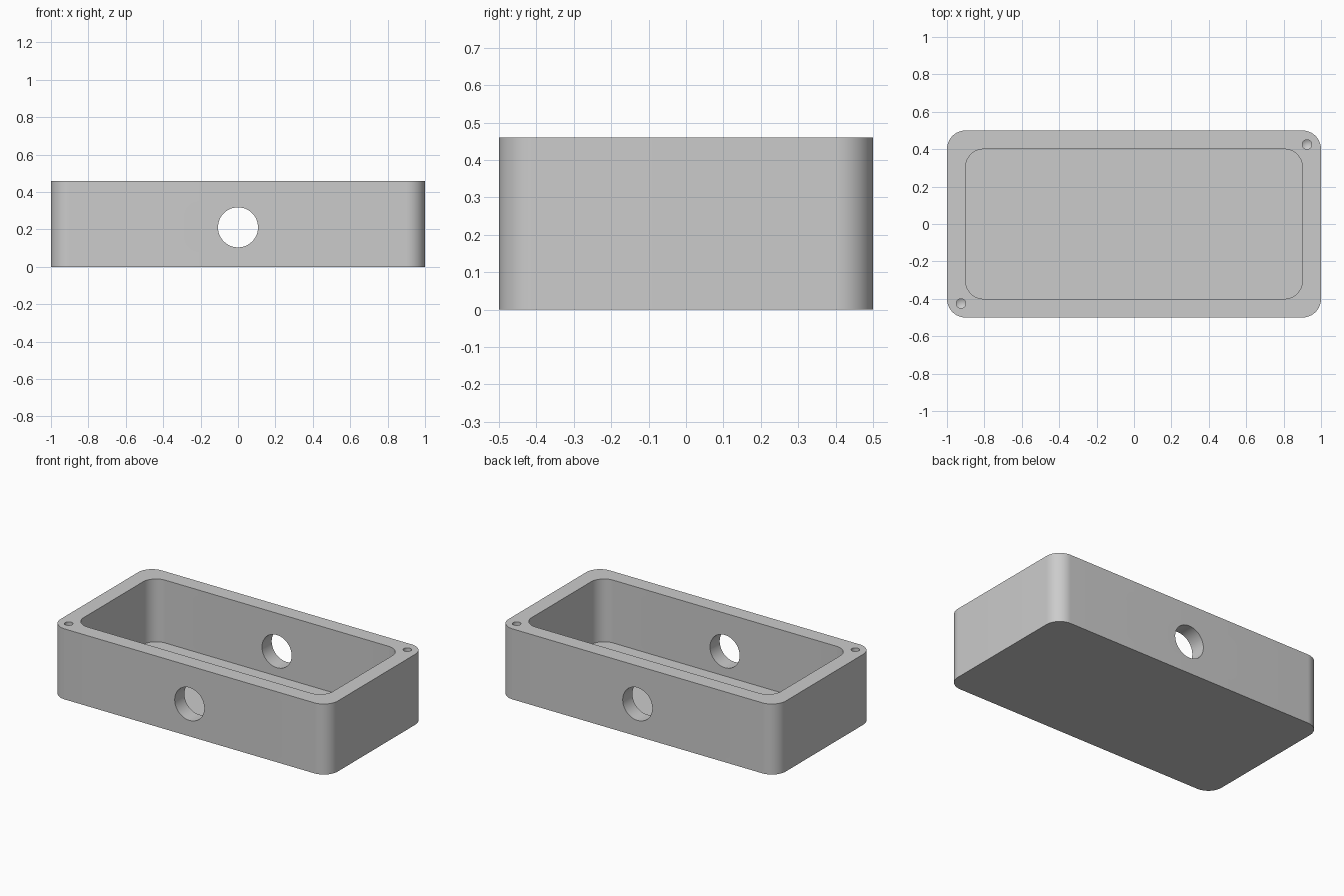
import bpy, bmesh, math
from mathutils import Matrix, Vector

default = bpy.data.objects.get("Cube")
if default:
    bpy.data.objects.remove(default, do_unlink=True)

LENGTH, WIDTH, HEIGHT = 2.0, 1.0, 0.46
WALL, FLOOR, CORNER = 0.1, 0.05, 0.1

grey = bpy.data.materials.new("light_grey")
grey.use_nodes = True
colour = (0.6, 0.6, 0.6, 1)
grey.diffuse_color = colour
grey.node_tree.nodes["Principled BSDF"].inputs["Base Color"].default_value = colour


def finish(name, bm):
    bmesh.ops.recalc_face_normals(bm, faces=bm.faces)
    mesh = bpy.data.meshes.new(name)
    bm.to_mesh(mesh)
    bm.free()
    mesh.materials.append(grey)
    obj = bpy.data.objects.new(name, mesh)
    bpy.context.collection.objects.link(obj)
    return obj


def rounded_block(name, length, width, radius, z0, z1, steps=16):
    """Upright prism with a rounded rectangle as its outline."""
    bm = bmesh.new()
    verts = []
    corners = [(1, 1), (-1, 1), (-1, -1), (1, -1)]
    for quarter, (sx, sy) in enumerate(corners):
        cx, cy = sx * (length / 2 - radius), sy * (width / 2 - radius)
        for i in range(steps + 1):
            a = (quarter + i / steps) * math.pi / 2
            verts.append(bm.verts.new((cx + radius * math.cos(a), cy + radius * math.sin(a), z0)))
    base = bm.faces.new(verts)
    top = bmesh.ops.extrude_face_region(bm, geom=[base])["geom"]
    bmesh.ops.translate(bm, vec=(0, 0, z1 - z0),
                        verts=[v for v in top if isinstance(v, bmesh.types.BMVert)])
    return finish(name, bm)


def drill(name, centre, axis, radius, depth, tip=0.0):
    """Cylinder cutter along an axis, with an optional pointed end."""
    bm = bmesh.new()
    bmesh.ops.create_cone(bm, cap_ends=True, segments=48, radius1=radius, radius2=radius, depth=depth)
    if tip:
        end = max((f for f in bm.faces if len(f.verts) > 4), key=lambda f: f.calc_center_median().z)
        point = bmesh.ops.poke(bm, faces=[end])["verts"][0]
        point.co.z += tip
    turn = Vector((0, 0, 1)).rotation_difference(Vector(axis)).to_matrix().to_4x4()
    bm.transform(Matrix.Translation(centre) @ turn)
    return finish(name, bm)


# Outer shell
body = rounded_block("enclosure_body", LENGTH, WIDTH, CORNER, 0, HEIGHT)

# Inner cavity, open at the top
cutters = [rounded_block("cavity_cutter", LENGTH - 2 * WALL, WIDTH - 2 * WALL, CORNER * 0.95,
                         FLOOR, HEIGHT + WALL)]

# Large openings in the front and back walls, small one in one end wall
for side, name in ((-1, "front"), (1, "back")):
    cutters.append(drill(name + "_opening_cutter", (0, side * (WIDTH - WALL) / 2, 0.211),
                         (0, side, 0), 0.107, WALL * 2))
cutters.append(drill("end_opening_cutter", ((WALL - LENGTH) / 2, 0, 0.27), (-1, 0, 0), 0.053, WALL * 2))

# Blind screw holes in the rim corners
for sx in (-1, 1):
    for sy in (-1, 1):
        cutters.append(drill("screw_hole_cutter", (sx * 0.925, sy * 0.425, HEIGHT),
                             (0, 0, -1), 0.025, 0.4, tip=0.015))

# Cut everything out of the body
bpy.context.view_layer.objects.active = body
for cutter in cutters:
    cut = body.modifiers.new(cutter.name, "BOOLEAN")
    cut.operation = "DIFFERENCE"
    cut.solver = "EXACT"
    cut.object = cutter
    bpy.ops.object.modifier_apply(modifier=cut.name)
    bpy.data.objects.remove(cutter, do_unlink=True)

bpy.ops.object.select_all(action="DESELECT")
body.select_set(True)
bpy.ops.object.shade_smooth_by_angle(angle=math.radians(30))
